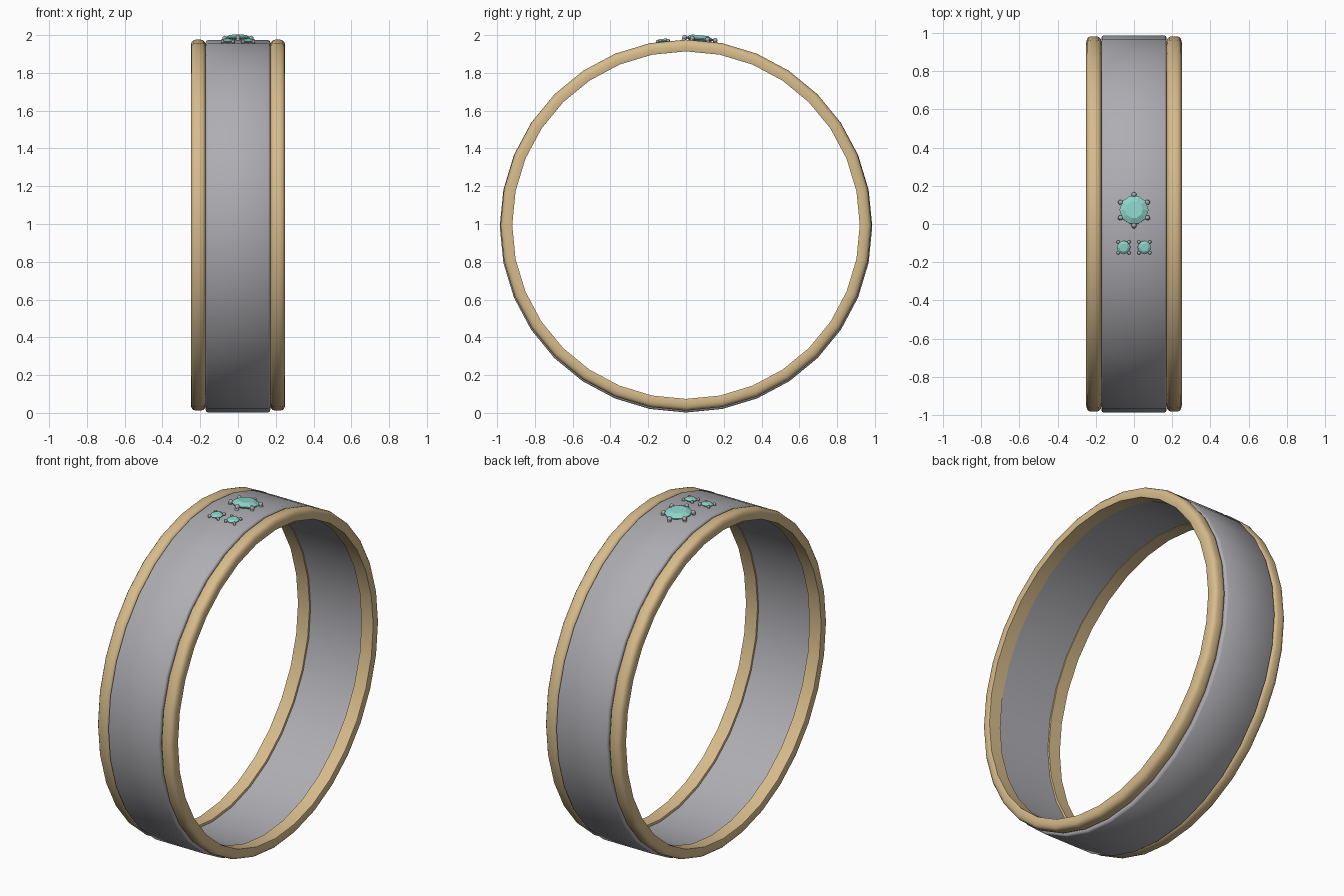
import bpy, bmesh
from math import sin, cos, pi, radians
from mathutils import Matrix, Vector

cube = bpy.data.objects.get("Cube")
if cube:
    bpy.data.objects.remove(cube, do_unlink=True)


def material(name, rgb):
    m = bpy.data.materials.new(name)
    m.use_nodes = True
    m.diffuse_color = (*rgb, 1)
    m.node_tree.nodes["Principled BSDF"].inputs["Base Color"].default_value = (*rgb, 1)
    return m


gold = material("pale gold", (0.68, 0.50, 0.26))
silver = material("silver grey", (0.42, 0.42, 0.45))
teal = material("teal gem", (0.27, 0.66, 0.59))


def finish(name, bm, mat, smooth=None):
    bmesh.ops.recalc_face_normals(bm, faces=bm.faces)
    me = bpy.data.meshes.new(name)
    bm.to_mesh(me)
    bm.free()
    me.materials.append(mat)
    ob = bpy.data.objects.new(name, me)
    bpy.context.collection.objects.link(ob)
    if smooth:
        bpy.ops.object.select_all(action="DESELECT")
        ob.select_set(True)
        bpy.context.view_layer.objects.active = ob
        bpy.ops.object.shade_smooth_by_angle(angle=radians(smooth))
    return ob


def bridge_loops(bm, loops, closed):
    """Join equal vertex loops with quads; closed also joins last to first."""
    n = len(loops[0])
    count = len(loops)
    for i in range(count if closed else count - 1):
        a, b = loops[i], loops[(i + 1) % count]
        for j in range(n):
            k = (j + 1) % n
            bm.faces.new((a[j], a[k], b[k], b[j]))


def hoop(name, profile, mat, cx, cz, smooth, sides=32):
    """Sweep a closed (x, radius) profile around the x axis."""
    bm = bmesh.new()
    loops = []
    for i in range(sides):
        a = 2 * pi * i / sides
        loops.append([bm.verts.new((cx + x, r * sin(a), cz + r * cos(a))) for x, r in profile])
    bridge_loops(bm, loops, True)
    return finish(name, bm, mat, smooth)


# Wide band with softly rounded outer corners
half = [(0.171, 0.928), (0.171, 0.972), (0.168, 0.981), (0.160, 0.986)]
band_profile = half + [(-x, r) for x, r in reversed(half)]
hoop("band", band_profile, silver, 0, 0.988, 40)

# Rounded rims on both edges, flat on the inside
rim_half = [(0.038, 0.920), (0.040, 0.926), (0.040, 0.952), (0.036, 0.968), (0.027, 0.978), (0.013, 0.982)]
rim_profile = rim_half + [(-x, r) for x, r in reversed(rim_half)]
for side, sign in (("left", 1), ("right", -1)):
    hoop(side + "_rim", rim_profile, gold, sign * 0.21, 0.994, 40)


def gem(name, place, radius, height, sides):
    """Cut stone: pavilion, girdle, crown and flat table."""
    bm = bmesh.new()
    rings = [(0.5, -0.3), (1.0, 0.35), (1.0, 0.5), (0.6, 1.0)]
    loops = []
    for s, h in rings:
        loops.append([bm.verts.new((radius * s * cos(2 * pi * i / sides),
                                    radius * s * sin(2 * pi * i / sides),
                                    height * h)) for i in range(sides)])
    bridge_loops(bm, loops, False)
    bm.faces.new(loops[0])
    bm.faces.new(loops[-1])
    bm.transform(place)
    finish(name, bm, teal)


def prongs(name, place, reach, height, size, count, turn):
    """Claws around a stone: a leaning post with a round tip."""
    bm = bmesh.new()
    for i in range(count):
        a = turn + 2 * pi * i / count
        out = Vector((cos(a), sin(a), 0))
        tip = out * reach + Vector((0, 0, height))
        foot = out * (reach + size * 0.4) - Vector((0, 0, size))
        axis = tip - foot
        post = Matrix.Translation((tip + foot) / 2) @ axis.to_track_quat("Z", "Y").to_matrix().to_4x4()
        bmesh.ops.create_cone(bm, segments=8, cap_ends=True, radius1=size, radius2=size * 0.75,
                              depth=axis.length, matrix=post)
        bmesh.ops.create_uvsphere(bm, u_segments=10, v_segments=6, radius=size,
                                  matrix=Matrix.Translation(tip))
    bm.transform(place)
    finish(name, bm, silver, 50)


def seat(x, y, z):
    """Place on top of the band, tilted to follow its curve."""
    tilt = -radians(5.6) if y > 0 else radians(5.6)
    return Matrix.Translation((x, y, z)) @ Matrix.Rotation(tilt, 4, "X")


# Large centre stone with six claws
main_seat = seat(0, 0.072, 1.967)
gem("main_gem", main_seat, 0.076, 0.032, 10)
prongs("main_gem_prongs", main_seat, 0.081, 0.013, 0.013, 6, pi / 6)

# Pair of small stones with four claws each
for side, sign in (("left", 1), ("right", -1)):
    place = seat(sign * 0.054, -0.122, 1.962)
    gem(side + "_small_gem", place, 0.036, 0.018, 8)
    prongs(side + "_small_gem_prongs", place, 0.040, 0.007, 0.009, 4, pi / 4)
